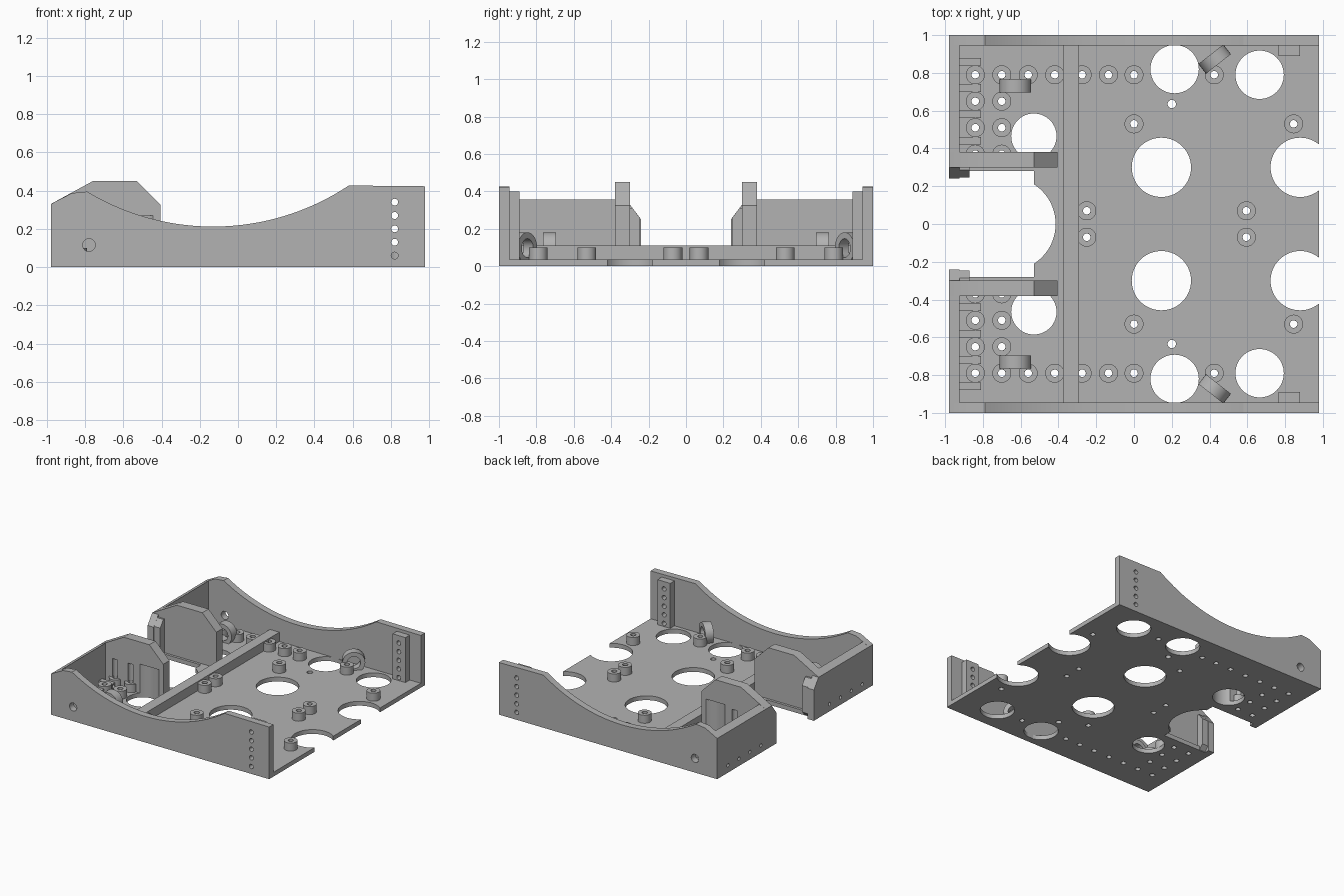
import bpy, bmesh, math
from mathutils import Matrix, Vector

if "Cube" in bpy.data.objects:
    bpy.data.objects.remove(bpy.data.objects["Cube"])

grey = bpy.data.materials.new("plain grey")
grey.diffuse_color = (0.45, 0.45, 0.45, 1)
grey.use_nodes = True
grey.node_tree.nodes["Principled BSDF"].inputs["Base Color"].default_value = grey.diffuse_color


def finish(name, bm):
    bmesh.ops.recalc_face_normals(bm, faces=bm.faces)
    me = bpy.data.meshes.new(name)
    bm.to_mesh(me)
    bm.free()
    me.materials.append(grey)
    ob = bpy.data.objects.new(name, me)
    bpy.context.scene.collection.objects.link(ob)
    return ob


def add_prism(bm, pts, axis, lo, hi):
    """Extrude a 2D outline along an axis; pts are the other two coordinates in order."""
    def at(p, t):
        c = list(p)
        c.insert("xyz".index(axis), t)
        return bm.verts.new(c)
    a = [at(p, lo) for p in pts]
    b = [at(p, hi) for p in pts]
    bm.faces.new(a)
    bm.faces.new(b[::-1])
    n = len(pts)
    for i in range(n):
        j = (i + 1) % n
        bm.faces.new((a[i], a[j], b[j], b[i]))


def circle(c, r, n=32):
    return [(c[0] + r * math.cos(math.tau * i / n), c[1] + r * math.sin(math.tau * i / n)) for i in range(n)]


def prism(name, pts, axis, lo, hi):
    bm = bmesh.new()
    add_prism(bm, pts, axis, lo, hi)
    return finish(name, bm)


def box(name, x0, x1, y0, y1, z0, z1):
    return prism(name, [(x0, y0), (x1, y0), (x1, y1), (x0, y1)], "z", z0, z1)


def tube(name, loc, ro, ri, h, rot=Matrix(), n=32):
    """Ring with a square section, centred on loc, axis z before rotation."""
    bm = bmesh.new()
    loops = [[bm.verts.new((x, y, z)) for x, y in circle((0, 0), r, n)]
             for r, z in ((ro, -h / 2), (ro, h / 2), (ri, h / 2), (ri, -h / 2))]
    for k in range(4):
        a, b = loops[k], loops[(k + 1) % 4]
        for i in range(n):
            j = (i + 1) % n
            bm.faces.new((a[i], a[j], b[j], b[i]))
    bmesh.ops.transform(bm, matrix=Matrix.Translation(Vector(loc)) @ rot, verts=bm.verts)
    return finish(name, bm)


def cut(ob, cutters):
    """Subtract a list of (pts, axis, lo, hi) prisms."""
    bm = bmesh.new()
    for c in cutters:
        add_prism(bm, *c)
    helper = finish("cutter", bm)
    helper.hide_render = True
    m = ob.modifiers.new("cut", "BOOLEAN")
    m.operation, m.solver, m.object = "DIFFERENCE", "EXACT", helper
    dg = bpy.context.evaluated_depsgraph_get()
    me = bpy.data.meshes.new_from_object(ob.evaluated_get(dg))
    ob.modifiers.clear()
    ob.data = me
    bpy.data.objects.remove(helper)


T = 0.035  # floor thickness
SIDES = (("left", 1), ("right", -1))

# Boss positions on the +y half
bosses = [(x, 0.79) for x in (-0.84, -0.70, -0.56, -0.42, -0.275, -0.135, 0.0, 0.425)]
bosses += [(x, y) for x in (-0.84, -0.70) for y in (0.65, 0.51, 0.37)]
bosses += [(0, 0.53), (0.845, 0.53), (-0.25, 0.07), (0.595, 0.07)]
big_holes = [(0.215, 0.82, 0.128), (0.665, 0.79, 0.128), (0.145, 0.30, 0.157),
             (0.88, 0.30, 0.157), (-0.53, 0.465, 0.12), (0.2, 0.635, 0.022)]

# Floor with rear notch, lightening holes and screw holes
floor = box("floor", -0.98, 0.98, -1, 1, 0, T)
a0 = math.asin(0.21 / 0.25)
arc = [(-0.665 + 0.25 * math.cos(a0 * t / 12), 0.25 * math.sin(a0 * t / 12)) for t in range(-12, 13)]
notch = [(-1.1, -0.28), (-0.53, -0.28)] + arc + [(-0.53, 0.28), (-1.1, 0.28)]
cuts = [(notch, "z", -0.1, 0.1)]
for _, s in SIDES:
    cuts += [(circle((x, s * y), r, 56), "z", -0.1, 0.1) for x, y, r in big_holes]
    cuts += [(circle((x, s * y), 0.02, 20), "z", -0.1, 0.1) for x, y in bosses]
cut(floor, cuts)

# Cross rib
box("cross_rib", -0.375, -0.29, -0.95, 0.95, T - 0.01, 0.11)

# Side wall outline with the swooping top edge
R, cx, cz = 1.28, -0.13, 0.212 + 1.28
swoop = [(-0.79 + 1.37 * i / 32, 0) for i in range(33)]
swoop = [(x, cz - math.sqrt(R * R - (x - cx) ** 2)) for x, _ in swoop]
wall_pts = [(-0.98, 0), (-0.98, 0.33), (-0.87, 0.387)] + swoop + [(0.98, 0.423), (0.98, 0)]
strip_holes = [(circle((0.82, 0.06 + 0.07 * i), 0.018, 20), "y", -1.2, 1.2) for i in range(5)]
screw_y = (0.86, 0.72, 0.58, 0.44)

for side, s in SIDES:
    # Side wall with its holes
    wall = prism("side_wall_" + side, wall_pts, "y", s * 0.945, s)
    cut(wall, strip_holes + [(circle((-0.78, 0.115), 0.033), "y", -1.2, 1.2)])

    # Drilled mounting strip at the open end
    strip = box("mounting_strip_" + side, 0.765, 0.88, s * 0.89, s * 0.946, T - 0.01, 0.40)
    cut(strip, strip_holes)

    # Rear wall with sloped top, and its screw sockets
    screw = [(circle((s * y, 0.06), 0.014, 16), "x", -1.2, -0.7) for y in screw_y]
    rear = prism("rear_wall_" + side, [(-0.98, 0), (-0.98, 0.33), (-0.925, 0.357), (-0.925, 0)],
                 "y", s * 0.30, s * 0.95)
    cut(rear, screw)
    for i, y in enumerate(screw_y):
        sock = box(f"screw_socket_{side}_{i}", -0.93, -0.81, s * y - 0.02, s * y + 0.02, T - 0.01, 0.085)
        cut(sock, [screw[i]])

    # Chamfered lip where the rear wall meets the notch
    prism("rear_lip_" + side, [(s * 0.31, 0), (s * 0.24, 0), (s * 0.24, 0.25), (s * 0.30, 0.33), (s * 0.31, 0.33)],
          "x", -0.98, -0.925)
    prism("inner_lip_" + side, [(s * 0.31, 0), (s * 0.285, 0), (s * 0.245, 0.04), (s * 0.245, 0.255),
                                (s * 0.285, 0.31), (s * 0.31, 0.31)], "x", -0.93, -0.87)

    # Upright panel beside the notch, relieved for the floor hole and bosses
    panel = prism("upright_panel_" + side, [(-0.98, 0.0), (-0.98, 0.33), (-0.76, 0.45), (-0.53, 0.45),
                                            (-0.405, 0.325), (-0.405, 0.0)], "y", s * 0.30, s * 0.38)
    cut(panel, [(circle((-0.53, s * 0.465), 0.12, 56), "z", -0.1, 0.27)]
        + [(circle((x, s * 0.37), 0.025, 20), "z", -0.1, 0.25) for x in (-0.84, -0.70)])

    # Screw bosses
    for i, (x, y) in enumerate(bosses):
        tube(f"boss_{side}_{i}", (x, s * y, (T + 0.10) / 2 - 0.002), 0.05, 0.02, 0.10 - T + 0.004)

    # Cable loops
    upright = Matrix.Rotation(math.pi / 2, 4, "X")
    tube("rear_loop_" + side, (-0.628, s * 0.73, 0.097), 0.084, 0.05, 0.07, upright)
    turn = Matrix.Rotation(s * math.radians(38), 4, "Z")
    tube("front_loop_" + side, (0.427, s * 0.873, 0.097), 0.084, 0.05, 0.065, turn @ upright)

# Smooth curved faces, keep edges crisp
bpy.ops.object.select_all(action="SELECT")
bpy.context.view_layer.objects.active = floor
bpy.ops.object.shade_smooth_by_angle(angle=math.radians(30))
